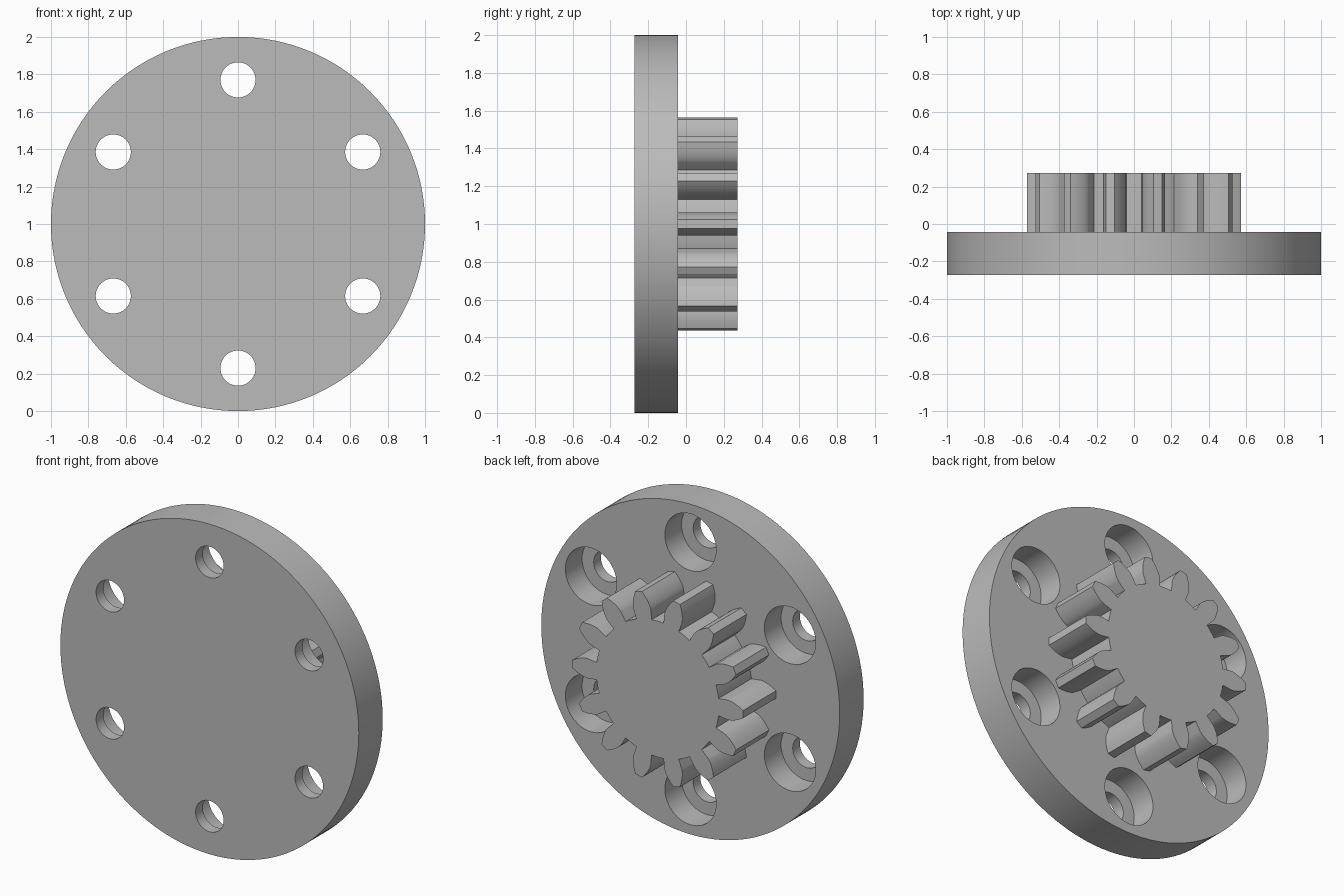
import bpy, bmesh
from math import pi, sin, cos, tan, acos, radians
from mathutils import Vector

if "Cube" in bpy.data.objects:
    bpy.data.objects.remove(bpy.data.objects["Cube"])

CENTRE_Z = 1.0
FRONT, SEAT, BACK = -0.272, -0.043, 0.272   # y of plate front, plate back, gear end

steel = bpy.data.materials.new("plain grey")
steel.use_nodes = True
grey = (0.5, 0.5, 0.5, 1.0)
steel.diffuse_color = grey
steel.node_tree.nodes["Principled BSDF"].inputs["Base Color"].default_value = grey


def polar(r, a, y):
    return Vector((r * cos(a), y, CENTRE_Z + r * sin(a)))


def make_object(name, bm):
    bmesh.ops.recalc_face_normals(bm, faces=bm.faces)
    mesh = bpy.data.meshes.new(name)
    bm.to_mesh(mesh)
    bm.free()
    mesh.materials.append(steel)
    ob = bpy.data.objects.new(name, mesh)
    bpy.context.collection.objects.link(ob)
    return ob


def add_lathe(bm, profile, segments, shift=Vector()):
    """Closed solid turned about the y axis from (radius, y) pairs."""
    rings = [[bm.verts.new(polar(r, 2 * pi * i / segments, y) + shift)
              for i in range(segments)] for r, y in profile]
    for a, b in zip(rings, rings[1:]):
        for i in range(segments):
            j = (i + 1) % segments
            bm.faces.new((a[i], a[j], b[j], b[i]))
    bm.faces.new(rings[0])
    bm.faces.new(rings[-1])


def activate(ob):
    bpy.ops.object.select_all(action="DESELECT")
    ob.select_set(True)
    bpy.context.view_layer.objects.active = ob


# Round mounting plate
bm = bmesh.new()
add_lathe(bm, [(1, FRONT), (1, SEAT)], 128)
plate = make_object("mounting_plate", bm)

# Six counterbored bolt holes, wide at the back
bm = bmesh.new()
ledge = SEAT - 0.16
bolt = [(0.094, FRONT - 0.1), (0.094, ledge), (0.172, ledge), (0.172, SEAT + 0.1)]
for k in range(6):
    a = radians(30 + 60 * k)
    add_lathe(bm, bolt, 48, Vector((0.77 * cos(a), 0, 0.77 * sin(a))))
cutter = make_object("bolt_hole_cutter", bm)
cutter.hide_render = True

cut = plate.modifiers.new("bolt_holes", "BOOLEAN")
cut.operation = "DIFFERENCE"
cut.solver = "EXACT"
cut.object = cutter
activate(plate)
bpy.ops.object.modifier_apply(modifier=cut.name)
bpy.data.objects.remove(cutter)

# Spur gear with involute teeth
TEETH, TIP = 14, 0.573
module = 2 * TIP / (TEETH + 2)
pitch = module * TEETH / 2
root = pitch - 1.25 * module
pressure = radians(20)
base = pitch * cos(pressure)


def involute(angle):
    return tan(angle) - angle


def half_angle(r):
    a = acos(min(1, base / r))
    return pi / (2 * TEETH) + involute(pressure) - involute(a)


# One flank from root to tip, mirrored for the other side of the tooth
radii = [base + (TIP - base) * (i / 8) ** 1.5 for i in range(9)]
flank = [(root, half_angle(base))] + [(r, half_angle(r)) for r in radii]
tooth = [(r, -a) for r, a in flank] + [(r, a) for r, a in reversed(flank)]
valley = 2 * pi / TEETH - 2 * half_angle(base)
tooth += [(root, half_angle(base) + valley * i / 4) for i in range(1, 4)]

bm = bmesh.new()
outline = [bm.verts.new(polar(r, a + 2 * pi * k / TEETH, SEAT))
           for k in range(TEETH) for r, a in tooth]
face = bm.faces.new(outline)
out = bmesh.ops.extrude_face_region(bm, geom=[face], use_keep_orig=True)
top = [v for v in out["geom"] if isinstance(v, bmesh.types.BMVert)]
bmesh.ops.translate(bm, verts=top, vec=(0, BACK - SEAT, 0))
gear = make_object("spur_gear", bm)

for ob in (plate, gear):
    activate(ob)
    bpy.ops.object.shade_smooth_by_angle(angle=radians(25))
